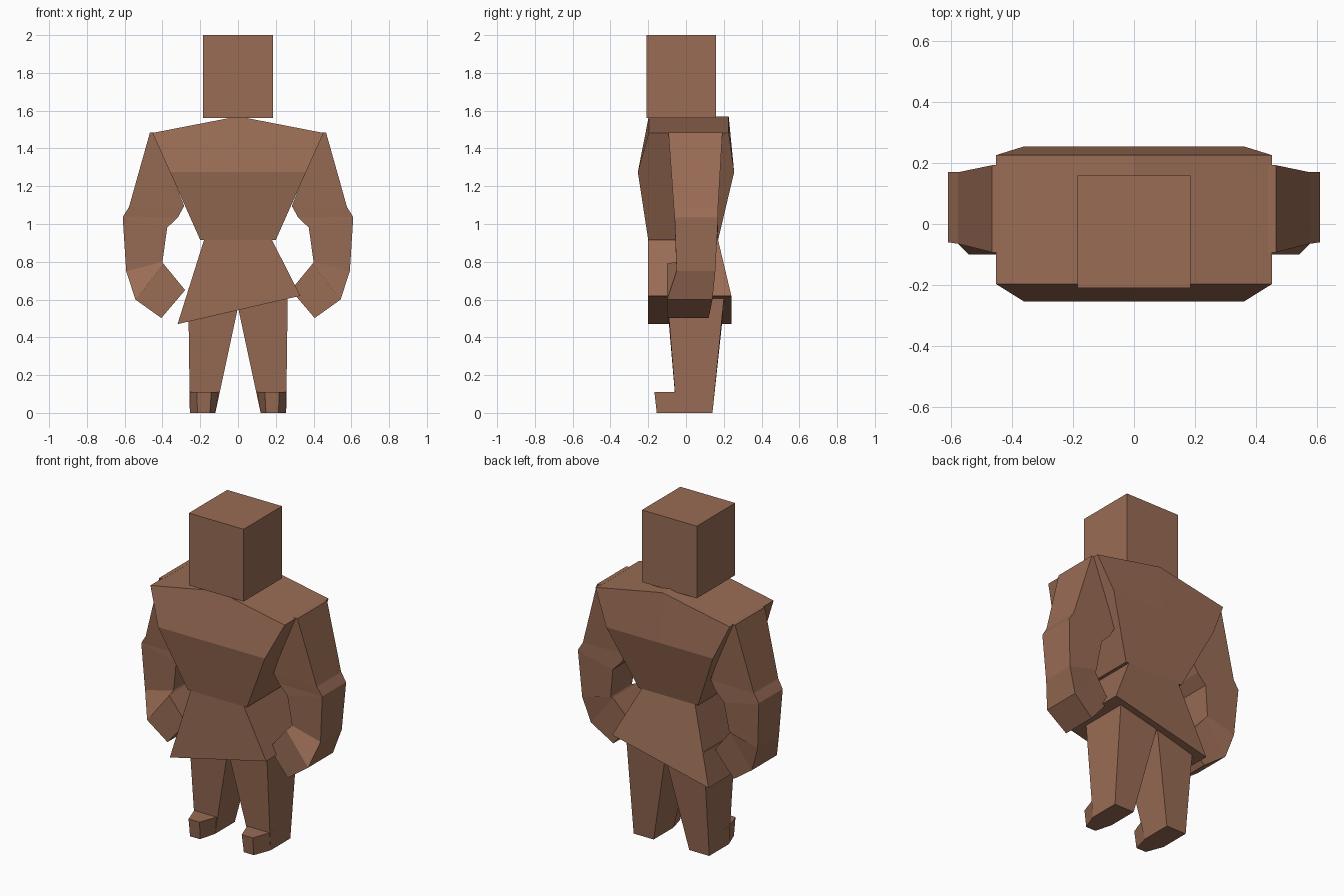
import bpy
import bmesh

if "Cube" in bpy.data.objects:
    bpy.data.objects.remove(bpy.data.objects["Cube"])

# One clay brown for the whole figure
brown = bpy.data.materials.new("clay_brown")
brown.use_nodes = True
brown.diffuse_color = (0.32, 0.15, 0.09, 1)
brown.node_tree.nodes["Principled BSDF"].inputs["Base Color"].default_value = brown.diffuse_color


def section(front_points, y_front, y_back):
    """Closed ring: the (x, z) points at the front, then back again at the rear."""
    return ([(x, y_front, z) for x, z in front_points]
            + [(x, y_back, z) for x, z in reversed(front_points)])


def loft(name, rings, side=1):
    """Skin a stack of rings into a closed flat-faced solid."""
    bm = bmesh.new()
    loops = [[bm.verts.new((side * x, y, z)) for x, y, z in ring] for ring in rings]
    n = len(loops[0])
    for a, b in zip(loops, loops[1:]):
        for i in range(n):
            j = (i + 1) % n
            bm.faces.new((a[i], a[j], b[j], b[i]))
    for cap in (loops[0], loops[-1]):
        for i in range(n // 2 - 1):
            bm.faces.new((cap[i], cap[i + 1], cap[n - 2 - i], cap[n - 1 - i]))
    bmesh.ops.recalc_face_normals(bm, faces=bm.faces)
    mesh = bpy.data.meshes.new(name)
    bm.to_mesh(mesh)
    bm.free()
    mesh.materials.append(brown)
    obj = bpy.data.objects.new(name, mesh)
    bpy.context.collection.objects.link(obj)
    return obj


def level(half_width, z, peak=0):
    return [(-half_width, z), (0, z + peak), (half_width, z)]


# Head block
loft("head", [section([(-0.185, z), (0.185, z)], -0.21, 0.16) for z in (1.56, 2.0)])

# Chest, tapering to the waist, with sloping shoulders
loft("torso", [
    section(level(0.2, 0.915), -0.2, 0.17),
    section(level(0.36, 1.275), -0.255, 0.255),
    section(level(0.453, 1.482, 0.088), -0.197, 0.226),
])

# Slanted skirt
loft("skirt", [
    section([(-0.32, 0.47), (0.33, 0.62)], -0.2, 0.24),
    section([(-0.18, 0.915), (0.18, 0.915)], -0.2, 0.17),
])

for label, side in (("left", 1), ("right", -1)):
    # Arm from shoulder through elbow and wrist to fist: inner and outer points
    loft(label + "_arm", [
        section([(0.44, 1.485), (0.466, 1.485)], -0.093, 0.193),
        section([(0.285, 1.095), (0.577, 1.09)], -0.065, 0.17),
        section([(0.317, 1.037), (0.61, 1.037)], -0.06, 0.17),
        section([(0.375, 0.98), (0.61, 1.03)], -0.06, 0.17),
        section([(0.4, 0.8), (0.592, 0.75)], -0.05, 0.155),
        section([(0.395, 0.79), (0.543, 0.6)], -0.1, 0.14),
        section([(0.28, 0.65), (0.406, 0.502)], -0.1, 0.12),
    ], side)

    # Leg, with its inner side sloping away from the middle
    loft(label + "_leg", [
        section([(0.12, 0), (0.255, 0)], -0.05, 0.14),
        section([(0.0, 0.56), (0.263, 0.6)], -0.098, 0.2),
        section([(0.0, 0.66), (0.263, 0.66)], -0.1, 0.2),
    ], side)

    # Pointed toe block
    loft(label + "_foot", [
        [(0.12, 0, 0), (0.12, -0.05, 0), (0.148, -0.155, 0),
         (0.215, -0.155, 0), (0.255, -0.05, 0), (0.255, 0, 0)],
        [(0.1, 0, 0.11), (0.1, -0.05, 0.11), (0.142, -0.167, 0.11),
         (0.217, -0.167, 0.11), (0.257, -0.05, 0.11), (0.257, 0, 0.11)],
    ], side)
